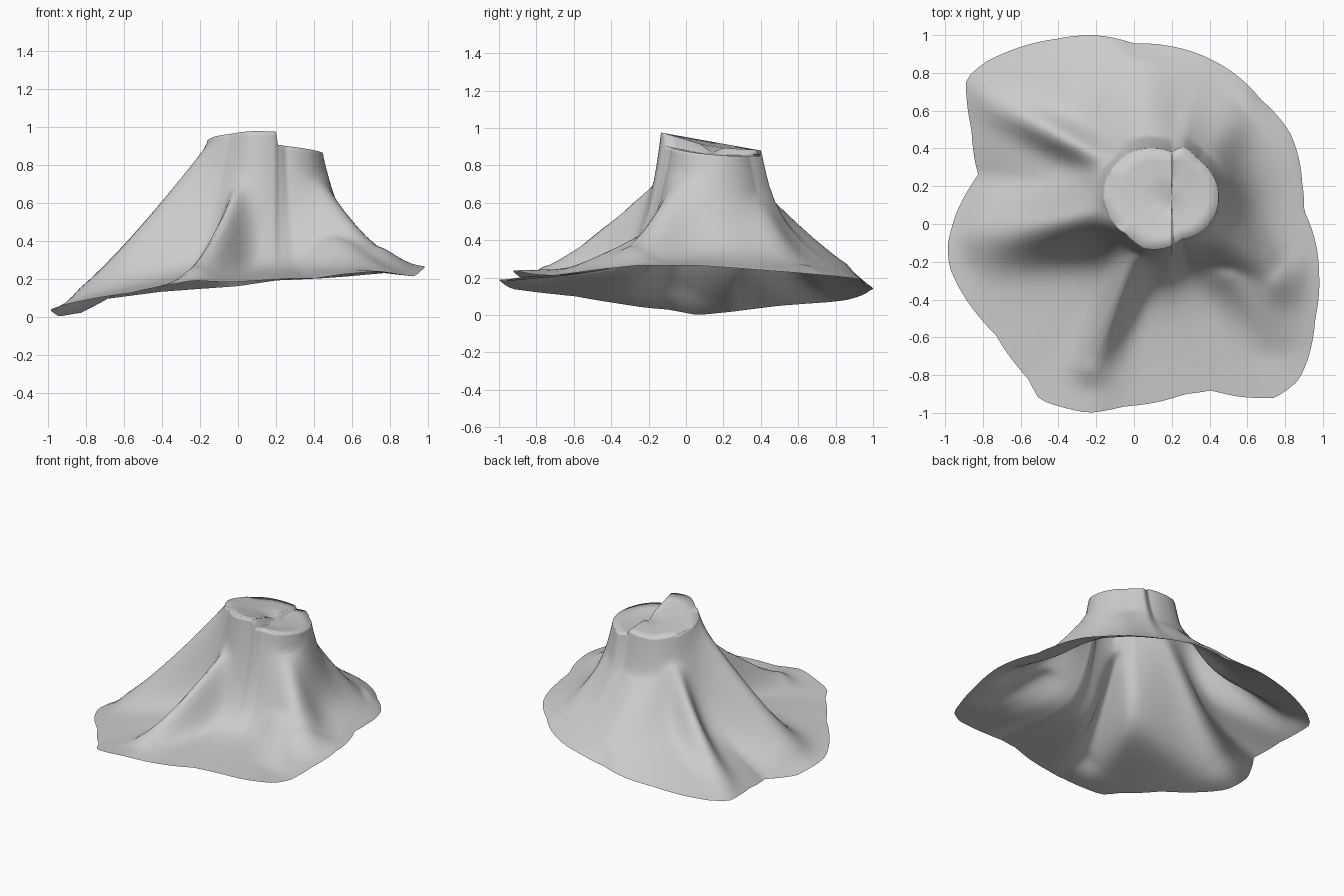
import bpy
import bmesh
import math
from mathutils import Vector

cube = bpy.data.objects.get("Cube")
if cube:
    bpy.data.objects.remove(cube)

RAYS, RINGS, CAP_RINGS = 160, 36, 3
CENTRE = Vector((0.2, 0.14))

# Ragged ground edge: x, y, z
GROUND_EDGE = [
    (-.21, 1, .145), (0, .955, .16), (.2, .94, .19), (.42, .865, .2), (.67, .66, .22),
    (.83, .475, .235), (.89, .22, .255), (.9, .07, .265), (.98, -.26, .265),
    (.96, -.5, .24), (.92, -.72, .21), (.87, -.83, .22), (.75, -.92, .24),
    (.53, -.91, .22), (.41, -.88, .2), (.27, -.9, .2), (-.05, -.965, .18),
    (-.24, -1, .19), (-.5, -.93, .14), (-.56, -.82, .125), (-.73, -.59, .1),
    (-.92, -.35, .06), (-.98, -.22, .04), (-.985, -.1, .03), (-.94, .06, 0),
    (-.825, .26, .02), (-.86, .5, .05), (-.89, .77, .07), (-.79, .855, .08),
    (-.41, .98, .13)]

# Outline of the cut top, two lobes with a notch at front and back: x, y
CUT_EDGE = [
    (-.16, .13), (-.12, .28), (-.02, .38), (.1, .4), (.2, .38), (.26, .41), (.34, .34),
    (.44, .2), (.44, .08), (.38, -.02), (.25, -.08), (.19, -.12), (.06, -.13),
    (-.04, -.05), (-.12, .02)]

# Roots: start, end, crest height at start and end, width
ROOTS = [
    ((-.08, .3), (-.78, .67), .75, .13, .08),
    ((-.1, .08), (-.95, -.13), .98, .06, .15),
    ((.04, -.08), (-.22, -.75), .78, .26, .08),
    ((.34, .04), (.72, -.28), .85, .37, .14),
    ((.55, -.25), (.8, -.72), .42, .22, .12),
    ((.34, .34), (.6, .6), .72, .27, .11),
    ((.06, .36), (.05, .92), .72, .24, .2),
    ((.12, -.2), (.06, -.36), .5, .26, .04)]


def polar_table(points):
    """Sort points by angle about the centre as (angle, radius, height)."""
    rows = []
    for p in points:
        v = Vector(p[:2]) - CENTRE
        rows.append((math.atan2(v.y, v.x), v.length, p[2] if len(p) > 2 else 0))
    rows.sort()
    turn = math.tau
    first, last = rows[0], rows[-1]
    return [(last[0] - turn, *last[1:])] + rows + [(first[0] + turn, *first[1:])]


def sample(table, angle):
    for a, b in zip(table, table[1:]):
        if a[0] <= angle <= b[0]:
            t = (angle - a[0]) / (b[0] - a[0])
            return a[1] + (b[1] - a[1]) * t, a[2] + (b[2] - a[2]) * t


def cut_height(p):
    """Sloping saw cut, with the lobe on the left side stepped down."""
    if p.x > CENTRE.x + 0.001:
        return 0.9 - 0.1 * (p.x - 0.2) - 0.09 * (p.y + 0.05)
    return 0.975 - 0.18 * (p.y + 0.13)


def add_roots(p, z):
    for start, end, high, low, width in ROOTS:
        a, b = Vector(start), Vector(end)
        axis = b - a
        t = (p - a).dot(axis) / axis.length_squared
        t = min(1, max(0, t))
        gap = (p - a - axis * t).length
        crest = low + (high - low) * (1 - t) ** 1.2
        z += max(0, crest - z) * math.exp(-(gap / width) ** 2)
    return z


edge, cut = polar_table(GROUND_EDGE), polar_table(CUT_EDGE)
bm = bmesh.new()
rings = [[] for _ in range(CAP_RINGS + RINGS)]
for i in range(RAYS):
    angle = -math.pi + math.tau * i / RAYS
    ray = Vector((math.cos(angle), math.sin(angle)))
    r_cut, _ = sample(cut, angle)
    r_edge, z_edge = sample(edge, angle)
    # Cut top, slightly sunken in the middle
    for k in range(CAP_RINGS):
        f = (k + 1) / (CAP_RINGS + 1)
        p = CENTRE + ray * r_cut * f
        rings[k].append(bm.verts.new((*p, cut_height(p) - 0.03 * (1 - f))))
    # Flaring trunk, roots and ground
    z_cut = cut_height(CENTRE + ray * r_cut)
    z_foot = 0.33 + 0.08 * ray.y
    for k in range(RINGS):
        s = (k / (RINGS - 1)) ** 1.6
        away = (r_edge - r_cut) * s
        p = CENTRE + ray * (r_cut + away)
        ground = z_foot + (z_edge - z_foot) * s
        z = ground + (z_cut - ground) * math.exp(-away / 0.09)
        if 0 < k < RINGS - 1:
            # Roots sink into the ground towards the edge
            z += (min(z_cut, add_roots(p, z)) - z) * min(1, 6 * (1 - s))
        rings[CAP_RINGS + k].append(bm.verts.new((*p, z if k < RINGS - 1 else z_edge)))

middle = bm.verts.new((*CENTRE, 0.87))
for i in range(RAYS):
    j = (i + 1) % RAYS
    bm.faces.new((middle, rings[0][i], rings[0][j]))
    for inner, outer in zip(rings, rings[1:]):
        bm.faces.new((inner[i], outer[i], outer[j], inner[j]))

mesh = bpy.data.meshes.new("tree_stump")
bm.to_mesh(mesh)
bm.free()
stump = bpy.data.objects.new("tree_stump", mesh)
bpy.context.collection.objects.link(stump)

grey = bpy.data.materials.new("plain_grey")
grey.use_nodes = True
colour = (0.6, 0.6, 0.6, 1)
grey.diffuse_color = colour
grey.node_tree.nodes["Principled BSDF"].inputs["Base Color"].default_value = colour
mesh.materials.append(grey)

# Soft shading everywhere, as the bark rolls over into the cut
bpy.context.view_layer.objects.active = stump
stump.select_set(True)
bpy.ops.object.shade_smooth()
